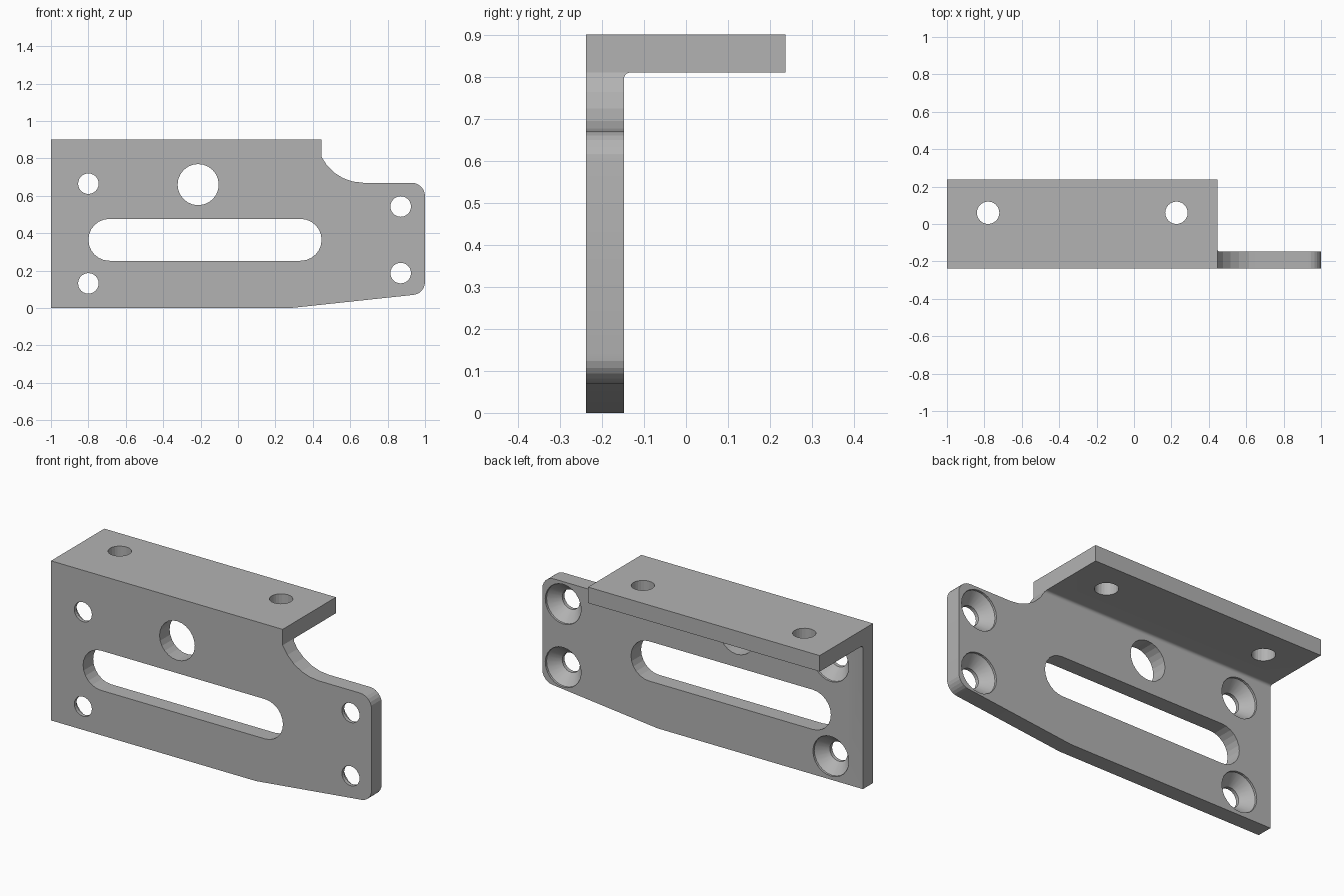
import bpy, bmesh
from math import cos, sin, radians

cube = bpy.data.objects.get("Cube")
if cube:
    bpy.data.objects.remove(cube)

FRONT, INNER, BACK = -0.238, -0.148, 0.237    # depth of plate and flange
TOP, UNDER = 0.9, 0.81                        # flange thickness
FLANGE_END = 0.445

steel = bpy.data.materials.new("grey metal")
steel.use_nodes = True
grey = (0.45, 0.45, 0.45, 1)
steel.diffuse_color = grey
steel.node_tree.nodes["Principled BSDF"].inputs["Base Color"].default_value = grey


def arc(cx, cy, r, start, end, steps):
    angles = [radians(start + (end - start) * i / steps) for i in range(steps + 1)]
    return [(cx + r * cos(a), cy + r * sin(a)) for a in angles]


def circle(cx, cy, r, steps=24):
    return arc(cx, cy, r, 0, 360, steps)[:-1]


def loft(name, axis, sections):
    """Closed solid through (position along axis, 2D outline) sections."""
    place = {"x": lambda p, d: (d, p[0], p[1]),
             "y": lambda p, d: (p[0], d, p[1]),
             "z": lambda p, d: (p[0], p[1], d)}[axis]
    bm = bmesh.new()
    loops = [[bm.verts.new(place(p, d)) for p in outline] for d, outline in sections]
    for a, b in zip(loops, loops[1:]):
        for i in range(len(a)):
            j = (i + 1) % len(a)
            bm.faces.new((a[i], a[j], b[j], b[i]))
    bm.faces.new(loops[0])
    bm.faces.new(loops[-1])
    bmesh.ops.recalc_face_normals(bm, faces=bm.faces)
    mesh = bpy.data.meshes.new(name)
    bm.to_mesh(mesh)
    bm.free()
    mesh.materials.append(steel)
    obj = bpy.data.objects.new(name, mesh)
    bpy.context.collection.objects.link(obj)
    return obj


def through(name, axis, outline):
    return loft(name, axis, [(-2, outline), (2, outline)])


# Angle section with a small inner fillet, run along the full length
fillet = 0.016
section = [(FRONT, 0), (INNER, 0)]
section += arc(INNER + fillet, UNDER - fillet, fillet, 180, 90, 8)
section += [(BACK, UNDER), (BACK, TOP), (FRONT, TOP)]
bracket = loft("angle_bracket", "x", [(-1, section), (1, section)])

# Trimmed ear: concave shoulder, rounded corners, sloping lower edge
shoulder = [(FLANGE_END, 1.2)] + arc(0.67, 0.92, 0.25, 206, 270, 5)
shoulder += arc(0.928, 0.598, 0.072, 90, 0, 6) + [(1.2, 0.598), (1.2, 1.2)]
lower = [(0.18, -0.0106)] + arc(0.93, 0.14, 0.07, -84, 0, 6)
lower += [(1.2, 0.14), (1.2, -0.2), (0.18, -0.2)]
cutters = [through("shoulder_cutter", "y", shoulder),
           through("lower_edge_cutter", "y", lower)]

# Long slot and large round hole in the plate
slot = arc(-0.688, 0.365, 0.112, 90, 270, 12) + arc(0.335, 0.365, 0.112, -90, 90, 12)
cutters.append(through("slot_cutter", "y", slot))
cutters.append(through("large_hole_cutter", "y", circle(-0.213, 0.66, 0.11)))

# Screw holes, countersunk from the back of the plate
profile = [(FRONT - 0.1, 0.055), (INNER - 0.07, 0.055), (INNER - 0.012, 0.112),
           (INNER + 0.05, 0.112)]
for x, z in ((-0.8, 0.665), (-0.8, 0.132), (0.87, 0.543), (0.87, 0.187)):
    cutters.append(loft("countersink_cutter", "y",
                        [(d, circle(x, z, r)) for d, r in profile]))

# Flange holes, cut only through the flange
for x in (-0.78, 0.227):
    hole = circle(x, 0.06, 0.06)
    cutters.append(loft("flange_hole_cutter", "z", [(UNDER - 0.1, hole), (TOP + 0.1, hole)]))

# Cut everything and discard the cutters
bpy.ops.object.select_all(action="DESELECT")
bracket.select_set(True)
bpy.context.view_layer.objects.active = bracket
for cutter in cutters:
    cutter.hide_render = True
    mod = bracket.modifiers.new("cut", "BOOLEAN")
    mod.operation = "DIFFERENCE"
    mod.solver = "EXACT"
    mod.object = cutter
    bpy.ops.object.modifier_apply(modifier=mod.name)
    bpy.data.objects.remove(cutter)

# Smooth only the fine inner fillet; holes and corners keep their facets
bpy.ops.object.shade_smooth_by_angle(angle=radians(12))
